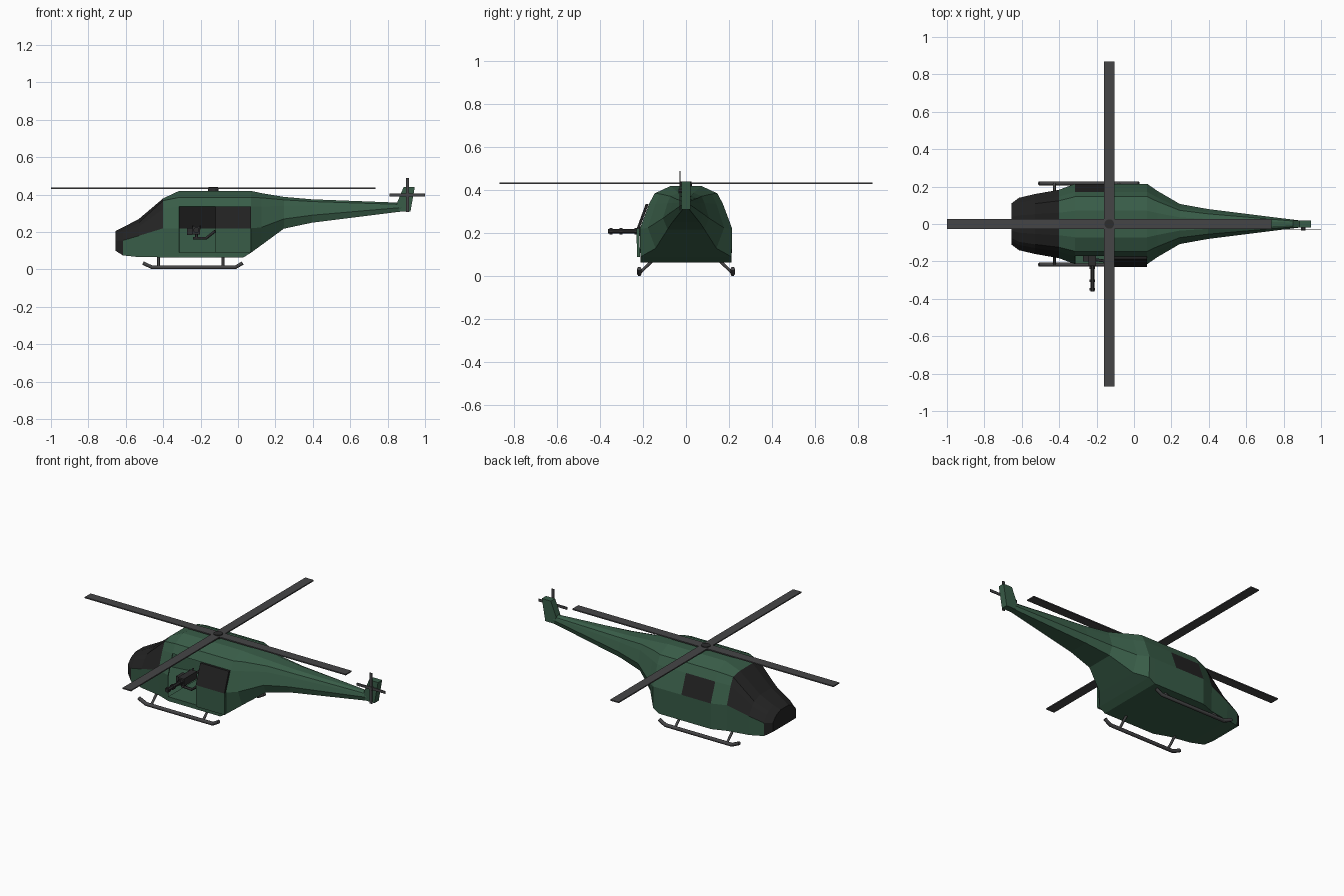
import bpy, bmesh, math
from mathutils import Vector

if "Cube" in bpy.data.objects:
    bpy.data.objects.remove(bpy.data.objects["Cube"])


def material(name, rgb):
    m = bpy.data.materials.new(name)
    m.diffuse_color = (*rgb, 1)
    m.use_nodes = True
    m.node_tree.nodes["Principled BSDF"].inputs["Base Color"].default_value = m.diffuse_color
    return m


GREEN = material("dark green paint", (0.040, 0.108, 0.064))
GLASS = material("black glass", (0.016, 0.016, 0.016))
GREY = material("rotor grey", (0.060, 0.060, 0.062))
GUNMETAL = material("gunmetal", (0.026, 0.026, 0.027))


def finish(name, bm, *mats):
    bmesh.ops.recalc_face_normals(bm, faces=bm.faces)
    me = bpy.data.meshes.new(name)
    bm.to_mesh(me)
    bm.free()
    ob = bpy.data.objects.new(name, me)
    bpy.context.collection.objects.link(ob)
    for m in mats:
        me.materials.append(m)
    return ob


def prism(name, pts, axis, a, b, mat):
    """Extrude a 2D outline along x ('x': pts are y,z), y (pts x,z) or z (pts x,y)."""
    bm = bmesh.new()
    place = {"x": lambda p, t: (t, p[0], p[1]),
             "y": lambda p, t: (p[0], t, p[1]),
             "z": lambda p, t: (p[0], p[1], t)}[axis]
    r0 = [bm.verts.new(place(p, a)) for p in pts]
    r1 = [bm.verts.new(place(p, b)) for p in pts]
    n = len(pts)
    for i in range(n):
        k = (i + 1) % n
        bm.faces.new((r0[i], r0[k], r1[k], r1[i]))
    bm.faces.new(r0)
    bm.faces.new(r1)
    return finish(name, bm, mat)


def box(name, x0, x1, y0, y1, z0, z1, mat):
    return prism(name, [(x0, y0), (x1, y0), (x1, y1), (x0, y1)], "z", z0, z1, mat)


def ngon(cx, cy, r, n):
    return [(cx + r * math.cos(2 * math.pi * (i + .5) / n),
             cy + r * math.sin(2 * math.pi * (i + .5) / n)) for i in range(n)]


def tube(name, pts, r, mat):
    cu = bpy.data.curves.new(name, "CURVE")
    cu.dimensions = "3D"
    cu.bevel_depth = r
    cu.bevel_resolution = 1
    cu.use_fill_caps = True
    sp = cu.splines.new("POLY")
    sp.points.add(len(pts) - 1)
    for p, co in zip(sp.points, pts):
        p.co = (*co, 1)
    cu.materials.append(mat)
    ob = bpy.data.objects.new(name, cu)
    bpy.context.collection.objects.link(ob)
    bpy.ops.object.select_all(action="DESELECT")
    ob.select_set(True)
    bpy.context.view_layer.objects.active = ob
    bpy.ops.object.convert(target="MESH")
    return bpy.context.object


# Fuselage loft: x, half width, bottom, sill, shoulder, roof
stations = [
    (-.655, .110, .100, .155, .190, .205),
    (-.615, .140, .075, .155, .210, .225),
    (-.530, .160, .066, .180, .250, .270),
    (-.400, .183, .065, .220, .368, .380),
    (-.315, .215, .065, .220, .385, .420),
    (-.120, .215, .065, .220, .385, .420),
    (.030, .215, .065, .220, .385, .420),
    (.070, .215, .090, .220, .385, .420),
    (.125, .177, .130, .225, .383, .408),
    (.245, .107, .218, .270, .372, .388),
    (.395, .080, .250, .290, .363, .375),
    (.860, .022, .308, .330, .348, .357),
    (.910, .016, .312, .330, .342, .350),
]
bm = bmesh.new()
rings = []
for x, w, bot, sill, sh, top in stations:
    half = [(w * (.985 if x < .1 else .8), bot), (w, sill),
            (w * .8, sill + .7 * (sh - sill)), (w * .68, sh), (w * .33, top)]
    loop = half + [(-y, z) for y, z in reversed(half)]
    rings.append([bm.verts.new((x, y, z)) for y, z in loop])
opening = []
for i in range(len(rings) - 1):
    a, b = rings[i], rings[i + 1]
    for j in range(10):
        k = (j + 1) % 10
        f = bm.faces.new((a[j], a[k], b[k], b[j]))
        nose = i == 0 and j != 9
        cockpit = i in (1, 2) and 1 <= j <= 7
        cabin_window = i == 4 and j == 1
        f.material_index = int(nose or cockpit or cabin_window)
        if i == 4 and j in (7, 8):
            opening.append(f)
bm.faces.new(rings[0]).material_index = 1
bm.faces.new(rings[-1])
bmesh.ops.recalc_face_normals(bm, faces=bm.faces)
bmesh.ops.delete(bm, geom=opening, context="FACES")   # open doorway
hull = finish("fuselage", bm, GREEN, GLASS)
sol = hull.modifiers.new("skin", "SOLIDIFY")
sol.thickness = .005
sol.offset = -1

# Cabin floor and the door slid back outside the hull
box("cabin_floor", -.318, -.118, -.21, .205, .067, .09, GREEN)
prism("sliding_door", [(-.214, .09), (-.228, .09), (-.230, .22), (-.217, .22)],
      "x", -.12, .07, GREEN)
prism("sliding_door_window", [(-.217, .22), (-.230, .22), (-.187, .337), (-.173, .337)],
      "x", -.12, .07, GLASS)

# Tail fin
prism("tail_fin", [(.86, .31), (.85, .355), (.885, .44), (.945, .44), (.922, .31)],
      "y", -.02, .02, GREEN)

# Main rotor
HX = -.132
box("main_blade_long", HX - .868, HX + .868, -.028, .028, .430, .437, GREY)
box("main_blade_cross", HX - .028, HX + .028, -.868, .868, .430, .437, GREY)
prism("rotor_hub", ngon(HX, 0, .03, 12), "z", .41, .432, GUNMETAL)
prism("rotor_cap", ngon(HX, 0, .026, 12), "z", .432, .441, GUNMETAL)

# Tail rotor
TX, TZ = .905, .398
box("tail_blade_level", TX - .095, TX + .095, -.030, -.026, TZ - .008, TZ + .008, GREY)
box("tail_blade_upright", TX - .008, TX + .008, -.030, -.026, TZ - .092, TZ + .092, GREY)
prism("tail_rotor_hub", ngon(TX, TZ, .012, 8), "y", -.034, -.01, GREY)

# Landing skids and struts
for side, s in (("left", 1), ("right", -1)):
    y = s * .217
    tube(f"{side}_skid", [(-.508, y, .034), (-.458, y, .011),
                          (-.015, y, .011), (.025, y, .034)], .011, GREY)
    for end, x in (("front", -.425), ("rear", -.08)):
        tube(f"{side}_{end}_strut", [(x, s * .15, .078), (x, y, .014)], .008, GREY)

# Door gun on its swing arm
GX, GZ = -.222, .210
box("gun_receiver", GX - .02, GX + .02, -.225, -.10, GZ - .022, GZ + .022, GUNMETAL)
prism("gun_barrel", ngon(GX, GZ, .011, 8), "y", -.362, -.22, GUNMETAL)
for n, y in enumerate((-.355, -.31, -.24)):
    prism(f"barrel_ring_{n}", ngon(GX, GZ, .016, 8), "y", y, y + .014, GUNMETAL)
box("ammo_box", GX - .05, GX - .02, -.20, -.14, GZ - .025, GZ + .012, GUNMETAL)
for s in (-1, 1):
    tube("gun_grip", [(GX + s * .014, -.105, GZ), (GX + s * .02, -.08, GZ + .022)],
         .005, GUNMETAL)
tube("gun_post", [(GX, -.19, .165), (GX, -.19, GZ)], .008, GUNMETAL)
tube("gun_arm", [(-.24, -.19, .167), (-.17, -.195, .167), (-.122, -.212, .205)],
     .008, GUNMETAL)
